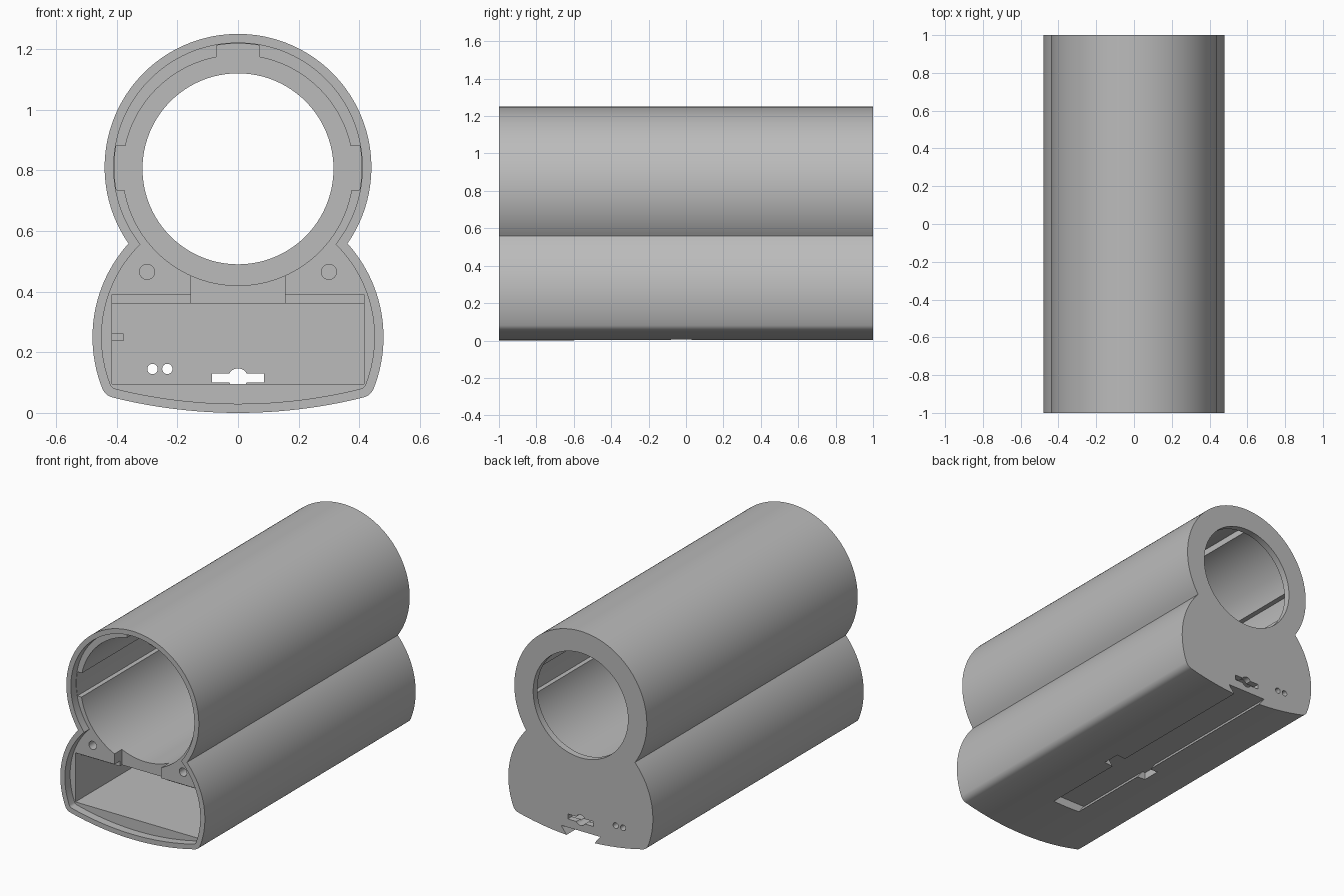
import bpy, bmesh
from math import sin, cos, atan2, radians, pi
from mathutils import Vector
from mathutils.geometry import intersect_sphere_sphere_2d as meet

if "Cube" in bpy.data.objects:
    bpy.data.objects.remove(bpy.data.objects["Cube"])

grey = bpy.data.materials.new("plain grey")
grey.use_nodes = True
grey.diffuse_color = (0.5, 0.5, 0.5, 1)
grey.node_tree.nodes["Principled BSDF"].inputs["Base Color"].default_value = grey.diffuse_color

TUBE = Vector((0, 0.81))
SIDE = Vector((0.02, 0.25))
BASE = Vector((0, 1.706))


def arc(c, r, a0, a1, n):
    return [(c[0] + r * cos(a0 + (a1 - a0) * i / n), c[1] + r * sin(a0 + (a1 - a0) * i / n))
            for i in range(n + 1)]


def circle(x, z, r, n=32):
    return arc((x, z), r, 0, 2 * pi, n)[:-1]


def rect(x0, x1, z0, z1):
    return [(x0, z0), (x1, z0), (x1, z1), (x0, z1)]


def mirror(points):
    return [(-x, z) for x, z in points]


def angle(c, p):
    return atan2(p[1] - c[1], p[0] - c[0])


def pick(c1, r1, c2, r2, key):
    return max(meet(c1, r1, c2, r2), key=key)


def outline(inset):
    """Tube on a flared foot with rounded corners, moved inward by inset."""
    rt, rs, rb, rf = (r - inset for r in (0.44, 0.46, 1.706, 0.05))
    neck = pick(TUBE, rt, SIDE, rs, lambda p: p.x)
    corner = pick(SIDE, 0.41, BASE, 1.656, lambda p: p.x)
    a_side, a_base = angle(SIDE, corner), angle(BASE, corner)
    half = arc(TUBE, rt, pi / 2, angle(TUBE, neck), 48)
    half += arc(SIDE, rs, angle(SIDE, neck), a_side, 24)[1:]
    half += arc(corner, rf, a_side, a_base, 8)[1:]
    half += arc(BASE, rb, a_base, -pi / 2, 12)[1:]
    return half + mirror(half[1:-1])[::-1]


def prism(name, points, y0, y1):
    """Extrude an x-z profile along y."""
    bm = bmesh.new()
    face = bm.faces.new([bm.verts.new((x, y0, z)) for x, z in points])
    new = bmesh.ops.extrude_face_region(bm, geom=[face])["geom"]
    bmesh.ops.translate(bm, vec=(0, y1 - y0, 0),
                        verts=[v for v in new if isinstance(v, bmesh.types.BMVert)])
    bmesh.ops.recalc_face_normals(bm, faces=bm.faces)
    mesh = bpy.data.meshes.new(name)
    bm.to_mesh(mesh)
    bm.free()
    mesh.materials.append(grey)
    obj = bpy.data.objects.new(name, mesh)
    bpy.context.collection.objects.link(obj)
    return obj


housing = prism("housing", outline(0), -1, 1)


def cut(points, y0, y1):
    cutter = prism("cutter", points, y0, y1)
    bpy.context.view_layer.objects.active = housing
    mod = housing.modifiers.new("cut", "BOOLEAN")
    mod.operation, mod.solver, mod.object = "DIFFERENCE", "EXACT", cutter
    bpy.ops.object.modifier_apply(modifier=mod.name)
    bpy.data.objects.remove(cutter)


FRONT, RECESS, INNER, BACK = -1.1, -0.95, 0.96, 1.1

# Recess for the front cover, then the main bore and its rear opening
cut(outline(0.03), FRONT, RECESS)
cut(circle(0, 0.8, 0.38, 96), FRONT, INNER)
cut(circle(0, 0.805, 0.315, 96), 0.8, BACK)

# Long grooves at the top and both sides of the bore
side_groove = [(0.3, 0.735)] + arc(TUBE, 0.408, radians(-10.5), radians(9.9), 8) + [(0.3, 0.88)]
top_groove = [(0.07, 1.1)] + arc(TUBE, 0.408, radians(80), radians(100), 8) + [(-0.07, 1.1)]
for groove in (side_groove, mirror(side_groove), top_groove):
    cut(groove, FRONT, INNER - 0.002)

# Compartment in the foot, with a step and a cable notch at its mouth
cut(rect(-0.415, 0.415, 0.095, 0.36), FRONT, INNER + 0.002)
cut(rect(-0.415, 0.415, 0.3, 0.39), FRONT, -0.9)
cut(rect(-0.155, 0.155, 0.35, 0.5), FRONT, -0.88)

# Screw holes in the front
for x in (-0.3, 0.3):
    cut(circle(x, 0.465, 0.025), FRONT, -0.75)

# Ports in the back wall
for x in (-0.282, -0.233):
    cut(circle(x, 0.145, 0.017), 0.9, BACK)
cut(rect(-0.085, 0.085, 0.1, 0.13), 0.9, BACK)
cut(circle(0, 0.115, 0.032), 0.9, BACK)

# Dovetail slot under the foot, with a wider catch midway
cut([(-0.075, -0.02), (0.075, -0.02), (0.13, 0.05), (-0.13, 0.05)], -0.6, BACK)
cut(rect(-0.15, 0.15, -0.02, 0.05), -0.08, 0.03)

# Small rib inside the compartment
prism("inner_rib", rect(-0.42, -0.378, 0.237, 0.262), 0.85, INNER + 0.01)

bpy.ops.object.select_all(action="DESELECT")
housing.select_set(True)
bpy.context.view_layer.objects.active = housing
bpy.ops.object.shade_smooth_by_angle(angle=radians(25))
